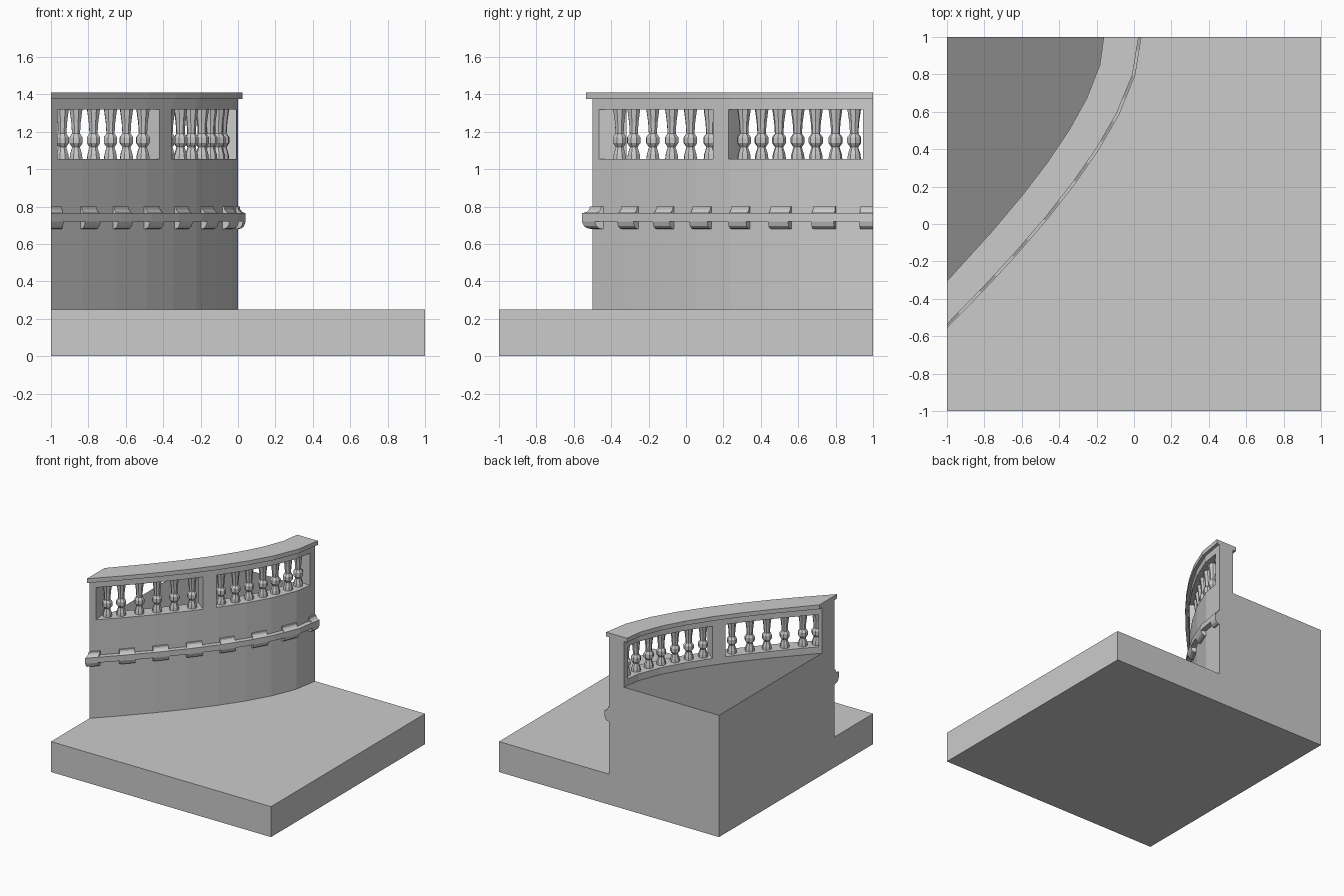
import bpy, bmesh, math
from mathutils import Vector, Matrix

if "Cube" in bpy.data.objects:
    bpy.data.objects.remove(bpy.data.objects["Cube"])

# plan curve of the outer wall face: a quadratic curve across the tile
P0, P1, P2 = Vector((-1, -0.5)), Vector((0, 0.5)), Vector((0, 1))
KNOTS = [0, .09, .19, .3, .41, .53, .66, .82, 1]


def offset(t, d):
    """Point at t on the wall curve, moved outward by d, kept inside the tile."""
    if d < 0:
        d *= 0.92 + 0.16 * t
    p = P0 * (1 - t) ** 2 + P1 * 2 * t * (1 - t) + P2 * t * t
    tan = ((P1 - P0) * (1 - t) + (P2 - P1) * t).normalized()
    p = p + Vector((tan.y, -tan.x)) * d
    if t == 0 or p.x < -1:
        p += tan * ((-1 - p.x) / tan.x)
    return p


def on_facets(t, d):
    """Same, but on the straight facets between knots."""
    for a, b in zip(KNOTS, KNOTS[1:]):
        if t <= b:
            return offset(a, d).lerp(offset(b, d), (t - a) / (b - a))


# arc length lookup
TAB = [0.0]
for i in range(400):
    TAB.append(TAB[-1] + (offset((i + 1) / 400, 0) - offset(i / 400, 0)).length)


def t_at(s):
    return min(range(401), key=lambda i: abs(TAB[i] - s)) / 400


def s_at(t):
    return TAB[round(t * 400)]


def finish(name, bm, recalc=True):
    if recalc:
        bmesh.ops.recalc_face_normals(bm, faces=bm.faces)
    me = bpy.data.meshes.new(name)
    bm.to_mesh(me)
    bm.free()
    ob = bpy.data.objects.new(name, me)
    bpy.context.collection.objects.link(ob)
    return ob


def sweep(name, profile, t0=0, t1=1, closed=True):
    """Sweep a (distance, height) profile along the wall curve."""
    ts = [t0] + [k for k in KNOTS if t0 + .005 < k < t1 - .005] + [t1]
    bm = bmesh.new()
    rings = [[bm.verts.new((*on_facets(t, d), z)) for d, z in profile] for t in ts]
    n = len(profile)
    for a, b in zip(rings, rings[1:]):
        for i in range(n if closed else n - 1):
            j = (i + 1) % n
            bm.faces.new((a[i], a[j], b[j], b[i]))
    bm.faces.new(rings[0])
    bm.faces.new(rings[-1][::-1])
    return finish(name, bm)


def flat(name, outline, z):
    bm = bmesh.new()
    f = bm.faces.new([bm.verts.new((x, y, z)) for x, y in outline])
    f.normal_update()
    if f.normal.z < 0:
        f.normal_flip()
    return finish(name, bm, False)


def walls(name, outline, z0, z1, bottom=False):
    """Upright sides around a counter-clockwise outline."""
    bm = bmesh.new()
    lo = [bm.verts.new((x, y, z0)) for x, y in outline]
    hi = [bm.verts.new((x, y, z1)) for x, y in outline]
    for i in range(len(lo)):
        j = (i + 1) % len(lo)
        bm.faces.new((lo[i], lo[j], hi[j], hi[i]))
    if bottom:
        bm.faces.new(lo[::-1])
    return finish(name, bm, False)


outer = [tuple(offset(t, 0)) for t in KNOTS]
inner = [tuple(offset(t, -.125)) for t in KNOTS]

# ground slab, terrace body and sunken floor
walls("ground_slab", [(-1, -1), (1, -1), (1, 1), (-1, 1)], 0, .25, True)
flat("ground_top", outer + [(1, 1), (1, -1), (-1, -1)], .25)
walls("terrace_body", outer + [(-1, 1)], .25, 1.0)
floor = flat("terrace_floor", inner + [(-1, 1)], 1.0)
dark = bpy.data.materials.new("dark_floor")
dark.diffuse_color = (.25, .25, .25, 1)
dark.use_nodes = True
dark.node_tree.nodes["Principled BSDF"].inputs["Base Color"].default_value = dark.diffuse_color
floor.data.materials.append(dark)

# parapet: sill, head, piers and coping
IN, Z0, Z1 = -.125, 1.055, 1.32
sweep("parapet_sill", [(0, 1.0), (0, Z0), (IN, Z0), (IN, 1.0)], closed=False)
sweep("parapet_head", [(0, 1.375), (0, Z1), (IN, Z1), (IN, 1.375)], closed=False)
for i, (a, b) in enumerate([(0, .018), (.355, .405), (.95, 1)]):
    sweep(f"parapet_pier_{i}", [(0, Z0), (0, Z1), (IN, Z1), (IN, Z0)], a, b)
sweep("coping", [(.025, 1.375), (.025, 1.41), (-.15, 1.41), (-.15, 1.375)])

# balusters: eight-sided turned posts in both openings
POST = [(.037, Z0), (.034, 1.08), (.022, 1.118), (.038, 1.14), (.038, 1.17),
        (.023, 1.19), (.027, 1.25), (.037, Z1)]


def baluster(name, p, angle):
    bm = bmesh.new()
    rings = [[bm.verts.new((r * math.cos(k * math.pi / 4), r * math.sin(k * math.pi / 4), z))
              for k in range(8)] for r, z in POST]
    for a, b in zip(rings, rings[1:]):
        for k in range(8):
            bm.faces.new((a[k], a[k - 7], b[k - 7], b[k]))
    bm.transform(Matrix.Translation((p.x, p.y, 0)) @ Matrix.Rotation(angle, 4, 'Z'))
    finish(name, bm)


for w, (a, b, n) in enumerate([(.018, .355, 6), (.405, .95, 7)]):
    sa, sb = s_at(a), s_at(b)
    for i in range(n):
        t = t_at(sa + (sb - sa) * (i + .5) / n)
        out = offset(t, .1) - offset(t, 0)
        baluster(f"baluster_{w}_{i}", on_facets(t, -.0625),
                 math.atan2(out.y, out.x) + math.pi / 8)

# string course band with moulded blocks above and below
sweep("string_band", [(0, .72), (.04, .72), (.04, .765), (0, .765)])
LOW = [(0, .68), (.018, .683), (.032, .695), (.04, .72), (0, .72)]
HIGH = [(0, .765), (.036, .765), (.022, .772), (.012, .785), (.01, .8), (0, .8)]
L = TAB[-1]
for i in range(8):
    c = .025 + i * (L - .03) / 7
    t0 = t_at(max(0, c - .06))
    t1 = t_at(min(L, c + .06))
    sweep(f"lower_block_{i}", LOW, t0, t1)
    sweep(f"upper_block_{i}", HIGH, t0, t1)
